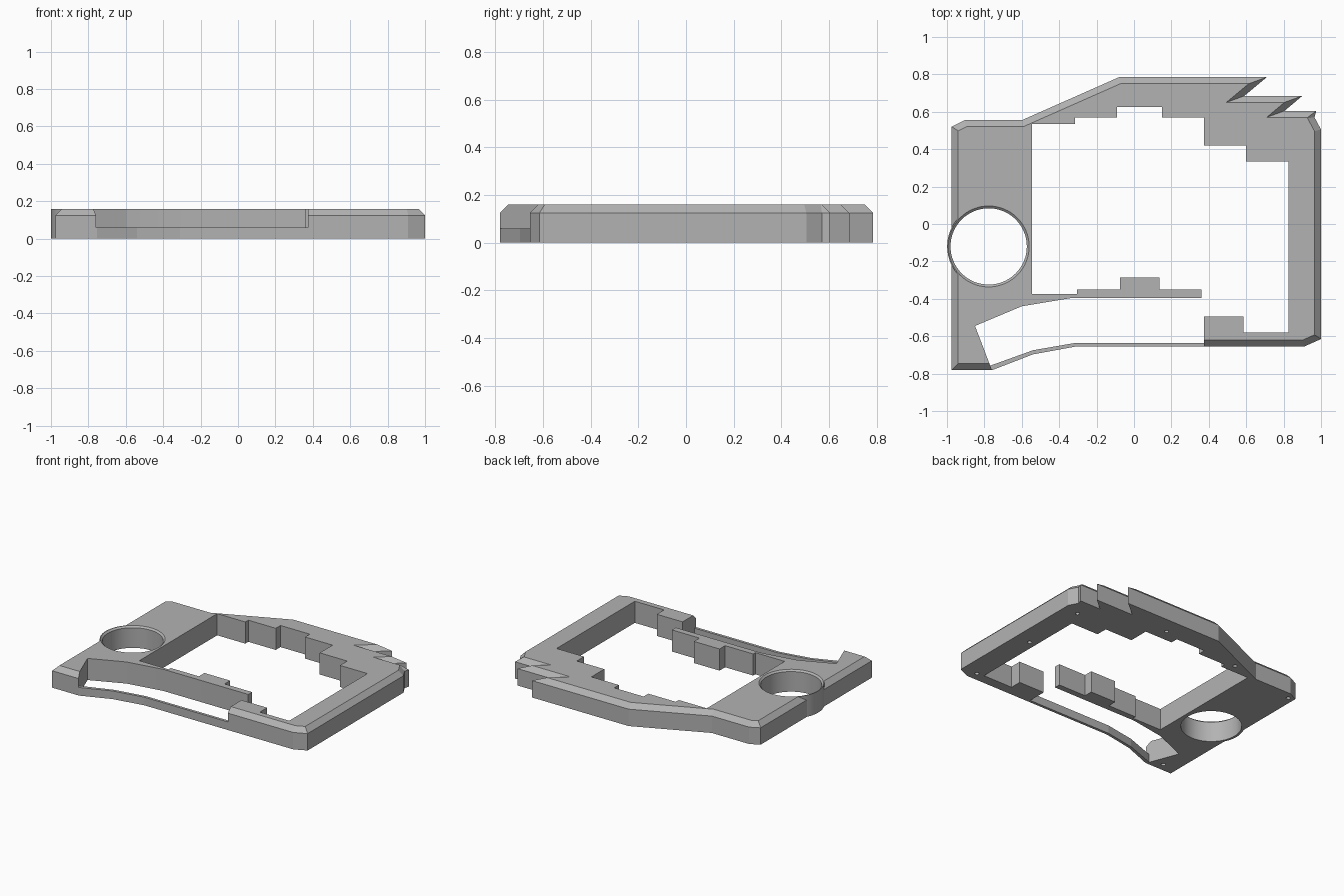
import bpy, bmesh
from mathutils import Vector

cube = bpy.data.objects.get("Cube")
if cube:
    bpy.data.objects.remove(cube, do_unlink=True)

HEIGHT, CHAMFER, STRIP_HEIGHT = 0.16, 0.035, 0.06

grey = bpy.data.materials.new("plain_grey")
grey.use_nodes = True
grey.diffuse_color = (0.45, 0.45, 0.45, 1)
grey.node_tree.nodes["Principled BSDF"].inputs["Base Color"].default_value = grey.diffuse_color


def finish(name, bm):
    bmesh.ops.recalc_face_normals(bm, faces=bm.faces[:])
    mesh = bpy.data.meshes.new(name)
    bm.to_mesh(mesh)
    bm.free()
    obj = bpy.data.objects.new(name, mesh)
    bpy.context.collection.objects.link(obj)
    mesh.materials.append(grey)
    return obj


def loft(name, rings):
    """Closed solid through rings of matching points."""
    bm = bmesh.new()
    loops = [[bm.verts.new(p) for p in ring] for ring in rings]
    for low, high in zip(loops, loops[1:]):
        for i in range(len(low)):
            j = (i + 1) % len(low)
            bm.faces.new((low[i], low[j], high[j], high[i]))
    bm.faces.new(loops[0][::-1])
    bm.faces.new(loops[-1])
    return finish(name, bm)


def at(points, z):
    return [(p[0], p[1], z) for p in points]


def inset(points, amounts):
    """Move each edge of a counter-clockwise outline inward by its own amount."""
    pts = [Vector(p) for p in points]
    n = len(pts)
    lines = []
    for i in range(n):
        d = (pts[(i + 1) % n] - pts[i]).normalized()
        lines.append((pts[i] + Vector((-d.y, d.x)) * amounts[i], d))
    result = []
    for i in range(n):
        (p, d), (q, e) = lines[i - 1], lines[i]
        gap = q - p
        result.append(p + d * ((gap.x * e.y - gap.y * e.x) / (d.x * e.y - d.y * e.x)))
    return result


def cylinder(name, x, y, z0, z1, r0, r1, sides):
    bm = bmesh.new()
    bmesh.ops.create_cone(bm, cap_ends=True, segments=sides, radius1=r0, radius2=r1, depth=z1 - z0)
    bmesh.ops.translate(bm, verts=bm.verts[:], vec=(x, y, (z0 + z1) / 2))
    return finish(name, bm)


def combine(obj, other, operation):
    mod = obj.modifiers.new(operation, "BOOLEAN")
    mod.object, mod.operation, mod.solver = other, operation, "EXACT"
    bpy.context.view_layer.objects.active = obj
    bpy.ops.object.modifier_apply(modifier=mod.name)
    bpy.data.objects.remove(other, do_unlink=True)


# Outer edge of the frame, counter-clockwise, with the stepped teeth
outer = [(0.375, -0.655), (0.91, -0.655), (1, -0.615), (1, 0.505), (0.965, 0.57),
         (0.975, 0.605), (0.805, 0.605), (0.9, 0.685), (0.59, 0.685), (0.71, 0.785),
         (-0.08, 0.785), (-0.6, 0.555), (-0.905, 0.555), (-0.975, 0.52), (-0.975, -0.78)]
# Inner edge: front gap, stepped bar and stepped window
inner = [(-0.76, -0.78), (-0.85, -0.545), (-0.6, -0.44), (-0.33, -0.395), (0.36, -0.395),
         (0.36, -0.35), (0.135, -0.35), (0.135, -0.285), (-0.075, -0.285), (-0.075, -0.35),
         (-0.305, -0.35), (-0.305, -0.375), (-0.545, -0.375), (-0.545, 0.535),
         (-0.315, 0.535), (-0.315, 0.57), (-0.09, 0.57), (-0.09, 0.625), (0.15, 0.625),
         (0.15, 0.57), (0.375, 0.57), (0.375, 0.42), (0.6, 0.42), (0.6, 0.335),
         (0.825, 0.335), (0.825, -0.58), (0.585, -0.58), (0.585, -0.495), (0.375, -0.495)]
outline = outer + inner
top = inset(outline, [CHAMFER] * len(outer) + [0] * len(inner))
frame = loft("case_frame", [at(outline, 0), at(outline, HEIGHT - CHAMFER), at(top, HEIGHT)])

# Round collar with a bevelled bore
cx, cy = -0.777, -0.12
combine(frame, cylinder("collar", cx, cy, 0, HEIGHT, 0.222, 0.222, 64), "UNION")
combine(frame, cylinder("bore", cx, cy, -0.1, 0.3, 0.204, 0.204, 64), "DIFFERENCE")
combine(frame, cylinder("bore_bevel", cx, cy, HEIGHT - 0.015, HEIGHT + 0.005, 0.2, 0.222, 64),
        "DIFFERENCE")

# Screw holes in the underside
for x, y in [(0.88, 0.46), (0.88, -0.04), (0.88, -0.59), (0.27, 0.66),
             (-0.38, 0.6), (-0.93, 0.5), (-0.86, -0.72)]:
    combine(frame, cylinder("screw_hole", x, y, -0.05, 0.08, 0.015, 0.015, 16), "DIFFERENCE")

# Low strip closing the front gap
strip_path = [(-0.77, -0.78), (-0.755, -0.78), (-0.54, -0.697), (-0.31, -0.655), (0.38, -0.655),
              (0.38, -0.635), (-0.31, -0.635), (-0.54, -0.675), (-0.79, -0.765)]
strip = loft("front_strip", [at(strip_path, 0), at(strip_path, STRIP_HEIGHT)])

# Smooth the round bore while keeping edges crisp
bpy.ops.object.select_all(action="DESELECT")
frame.select_set(True)
bpy.context.view_layer.objects.active = frame
bpy.ops.object.shade_smooth_by_angle(angle=0.2)
